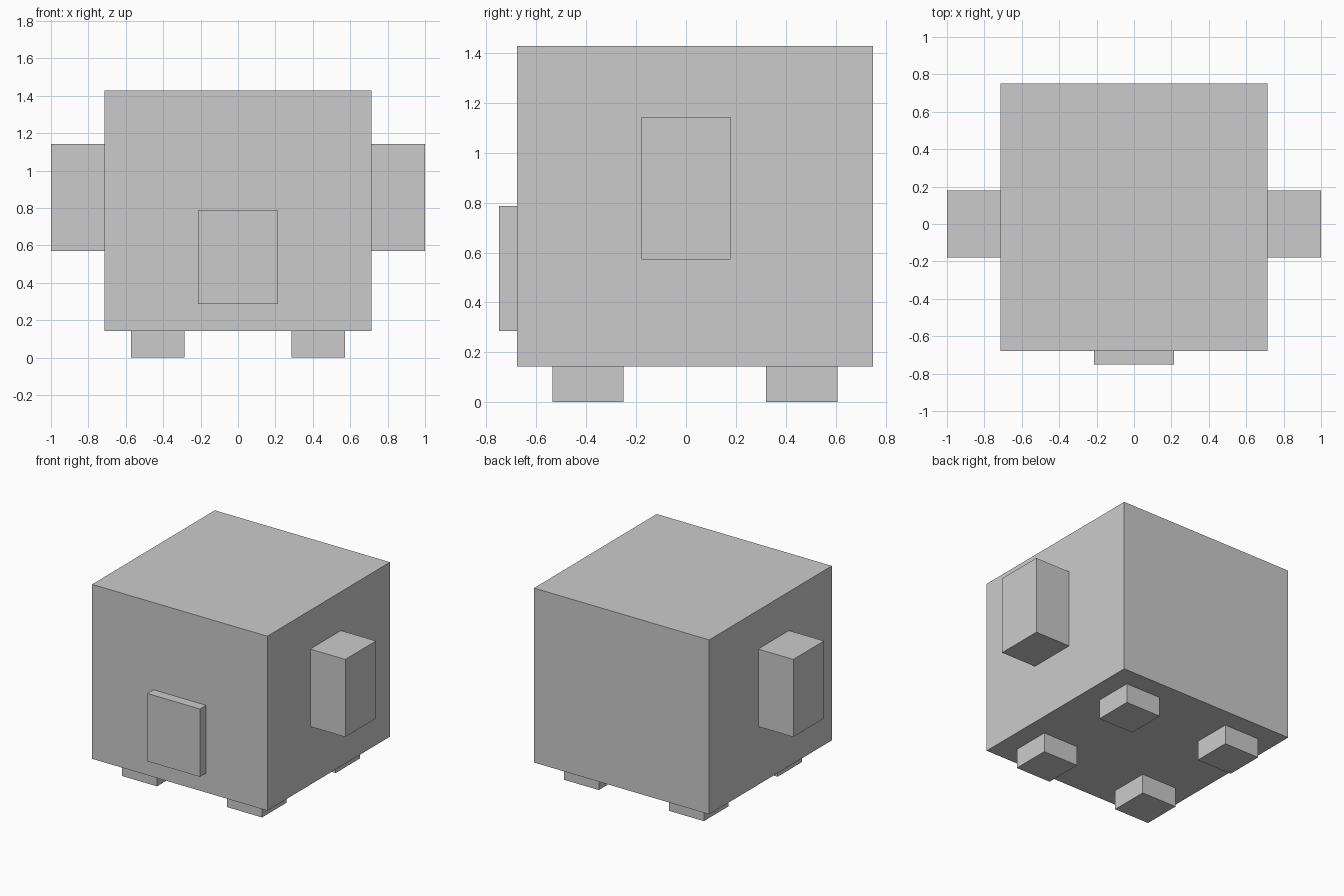
import bpy

if "Cube" in bpy.data.objects:
    bpy.data.objects.remove(bpy.data.objects["Cube"])

U = 1 / 14  # base grid unit of the blocky model


def box(name, x, y, z):
    """Axis-aligned box from (min, max) ranges given in grid units."""
    bpy.ops.mesh.primitive_cube_add(size=1)
    ob = bpy.context.object
    ob.name = name
    ob.location = [(a + b) / 2 * U for a, b in (x, y, z)]
    ob.scale = [(b - a) * U for a, b in (x, y, z)]
    bpy.ops.object.transform_apply(location=True, rotation=False, scale=True)
    return ob


# Main body and the thin plate on its front
box("body", (-10, 10), (-9.5, 10.5), (2, 20))
box("front_plate", (-3, 3), (-10.5, -9.5), (4, 11))

# Side blocks and feet, repeated left and right
for side, s in (("left", -1), ("right", 1)):
    box(f"{side}_side_block", sorted((s * 10, s * 14)), (-2.5, 2.5), (8, 16))
    for end, y in (("front", -7.5), ("back", 4.5)):
        box(f"{end}_{side}_foot", sorted((s * 4, s * 8)), (y, y + 4), (0, 2))
